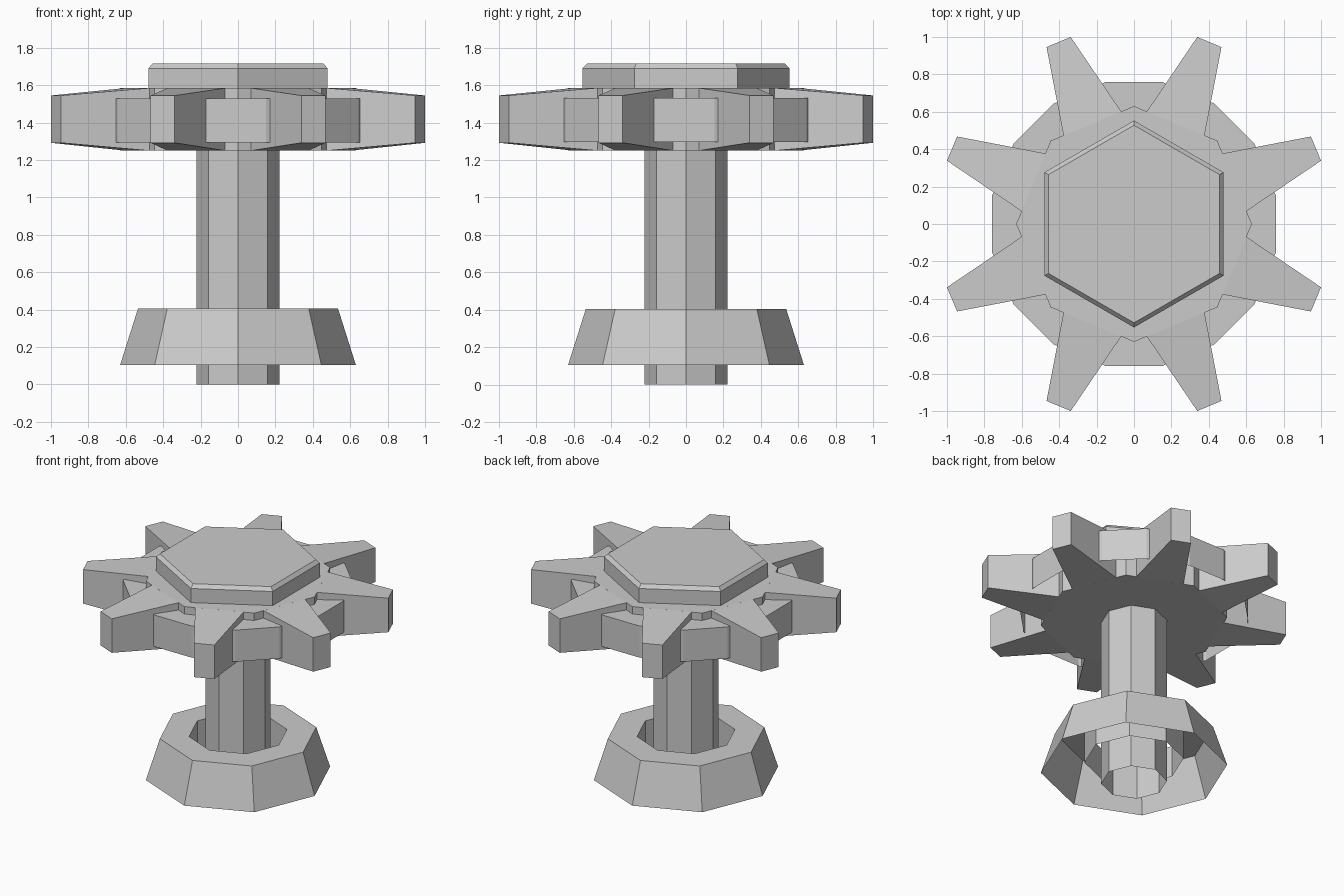
import bpy, bmesh, math
from mathutils import Vector, Matrix

if "Cube" in bpy.data.objects:
    bpy.data.objects.remove(bpy.data.objects["Cube"], do_unlink=True)

# Single grey metal
metal = bpy.data.materials.new("grey metal")
metal.use_nodes = True
GREY = (0.6, 0.6, 0.6, 1)
metal.diffuse_color = GREY
metal.node_tree.nodes["Principled BSDF"].inputs["Base Color"].default_value = GREY


def finish(name, bm):
    mesh = bpy.data.meshes.new(name)
    bm.to_mesh(mesh)
    bm.free()
    mesh.materials.append(metal)
    obj = bpy.data.objects.new(name, mesh)
    bpy.context.collection.objects.link(obj)
    return obj


def skin(bm, rings, cap_start=False, cap_end=False):
    """Join a series of equal point loops with quads."""
    loops = [[bm.verts.new(p) for p in ring] for ring in rings]
    n = len(loops[0])
    for a, b in zip(loops, loops[1:]):
        for k in range(n):
            m = (k + 1) % n
            bm.faces.new((a[k], a[m], b[m], b[k]))
    if cap_start:
        bm.faces.new(loops[0][::-1])
    if cap_end:
        bm.faces.new(loops[-1])


def turned(name, profile, sides, phase=0.0, cap_start=False, cap_end=False):
    """Low-poly turned part from (radius, height) points."""
    bm = bmesh.new()
    angles = [phase + math.tau * k / sides for k in range(sides)]
    skin(bm, [[Vector((r * math.cos(a), r * math.sin(a), z)) for a in angles]
              for r, z in profile], cap_start, cap_end)
    return finish(name, bm)


# Open tube shaft
turned("shaft", [(0.222, 0), (0.222, 1.25)], 8)

# Flared base collar, hollow underneath, with a short inner sleeve
turned("base_collar", [(0.63, 0.105), (0.535, 0.405), (0.335, 0.405), (0.335, 0.17)], 8)

# Wheel hub
turned("wheel_hub", [(0.63, 1.25), (0.63, 1.585)], 8, 0, True, True)

# Rim band behind the spokes, open underneath
turned("wheel_rim", [(0.774, 1.295), (0.774, 1.53), (0.55, 1.53)], 16, math.pi / 16)

# Chamfered hexagonal cap
turned("hex_cap", [(0.553, 1.585), (0.553, 1.69), (0.528, 1.716)], 6, math.pi / 6, False, True)

# Eight tapered spokes, one on each hub face
bm = bmesh.new()
for k in range(8):
    turn = Matrix.Rotation(math.radians(22.5 + 45 * k), 3, 'Z')
    sections = []
    for x, w, low, high in ((0.581, 0.167, 1.25, 1.585), (1.053, 0.07, 1.292, 1.545)):
        corners = ((x, -w, low), (x, w, low), (x, w, high), (x, -w, high))
        sections.append([turn @ Vector(c) for c in corners])
    skin(bm, sections, False, True)
finish("wheel_spokes", bm)
